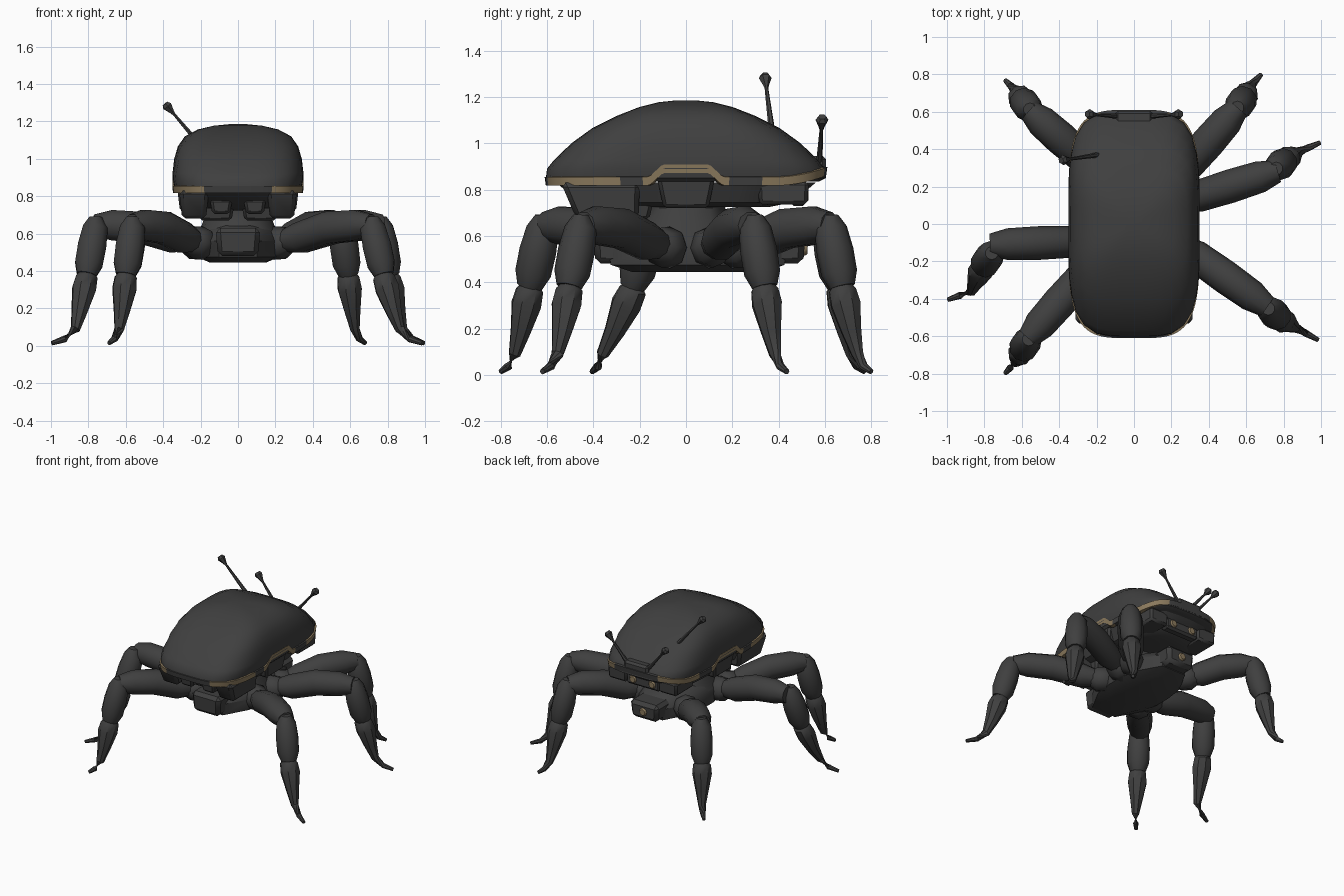
import bpy, bmesh, math
from mathutils import Vector

if "Cube" in bpy.data.objects:
    bpy.data.objects.remove(bpy.data.objects["Cube"])

def material(name, col):
    m = bpy.data.materials.new(name)
    m.diffuse_color = (*col, 1)
    m.use_nodes = True
    m.node_tree.nodes["Principled BSDF"].inputs["Base Color"].default_value = m.diffuse_color
    return m

DARK = material("charcoal", (0.05, 0.05, 0.05))
TAN = material("dull brass", (0.26, 0.195, 0.11))

def finish(name, bm, mats=(DARK,), angle=35):
    bmesh.ops.recalc_face_normals(bm, faces=bm.faces)
    me = bpy.data.meshes.new(name)
    bm.to_mesh(me)
    bm.free()
    for m in mats:
        me.materials.append(m)
    me.shade_smooth()
    me.set_sharp_from_angle(angle=math.radians(angle))
    ob = bpy.data.objects.new(name, me)
    bpy.context.collection.objects.link(ob)
    return ob

def skin(bm, rings, cap=True):
    vr = [[bm.verts.new(p) for p in r] for r in rings]
    n = len(vr[0])
    for a, b in zip(vr, vr[1:]):
        for i in range(n):
            bm.faces.new((a[i], a[(i + 1) % n], b[(i + 1) % n], b[i]))
    if cap:
        bm.faces.new(vr[0])
        bm.faces.new(vr[-1])

def outline(a, b, z, e=4, n=48, cx=0, cy=0):
    """Superellipse ring with half-sizes a, b."""
    pts = []
    for i in range(n):
        t = 2 * math.pi * (i + 0.5) / n
        c, s = math.cos(t), math.sin(t)
        r = (abs(c / a) ** e + abs(s / b) ** e) ** (-1 / e)
        pts.append(Vector((cx + r * c, cy + r * s, z)))
    return pts

def stack(name, levels, **kw):
    """Loft of superellipse rings: (half x, half y, z)."""
    bm = bmesh.new()
    skin(bm, [outline(a, b, z, **kw) for a, b, z in levels])
    return finish(name, bm)

def tube(name, path, sides=10, mat=DARK):
    """Tapered loft along (point, radius) pairs."""
    bm = bmesh.new()
    pts = [Vector(p) for p, r in path]
    rings = []
    for i, (p, r) in enumerate(path):
        d = (pts[min(i + 1, len(pts) - 1)] - pts[max(i - 1, 0)]).normalized()
        ref = Vector((0.31, 0.95, 0.05)) if abs(d.z) > 0.8 else Vector((0, 0, 1))
        u = d.cross(ref).normalized()
        v = d.cross(u)
        rings.append([pts[i] + r * (math.cos(k * 2 * math.pi / sides) * u
                      + math.sin(k * 2 * math.pi / sides) * v) for k in range(sides)])
    skin(bm, rings)
    return finish(name, bm, (mat,), 40)

def box(name, c, s, taper=1.0, bevel=0.015, shift=0.0):
    """Bevelled box whose bottom is scaled by taper and shifted along y."""
    bm = bmesh.new()
    bmesh.ops.create_cube(bm, size=1)
    for v in bm.verts:
        k, o = (taper, shift) if v.co.z < 0 else (1, 0)
        v.co = Vector((v.co.x * s[0] * k, v.co.y * s[1] * k + o, v.co.z * s[2])) + Vector(c)
    bmesh.ops.bevel(bm, geom=bm.edges[:], offset=bevel, segments=1, affect='EDGES')
    return finish(name, bm)

# Domed shell
stack("shell", [(0.325, 0.575, 0.835), (0.342, 0.605, 0.85), (0.35, 0.6, 0.89),
                (0.35, 0.572, 0.925), (0.341, 0.495, 1.0), (0.322, 0.405, 1.065),
                (0.285, 0.295, 1.12), (0.215, 0.2, 1.157), (0.13, 0.12, 1.177),
                (0.05, 0.045, 1.185)])

# Rim band, brass in sections, stepped up over the hub at the sides
bm = bmesh.new()
N = 160
base = outline(0.35, 0.608, 0, n=N)

def rim_z(p):
    z = 0.835
    if abs(p.x) > 0.2:
        z += 0.055 * max(0, min(1, (0.16 - abs(p.y)) / 0.06))
    if p.y > 0.38:
        z += 0.04 * ((p.y - 0.38) / 0.22) ** 2
    return z
rings = []
for k, dz in ((0.9, -0.016), (0.995, -0.018), (1.004, 0.019), (0.95, 0.024)):
    rings.append([Vector((p.x * k, p.y * k, rim_z(p) + dz)) for p in base])
skin(bm, rings, cap=False)
for f in bm.faces:
    c = f.calc_center_median()
    side = abs(c.x) > 0.18
    brass = side and (c.y < -0.29 or abs(c.y) < 0.19 or c.y > 0.32)
    f.material_index = 1 if brass else 0
finish("shell_rim", bm, (DARK, TAN))

# Tapered underside of the shell
stack("underbody", [(0.2, 0.36, 0.725), (0.27, 0.46, 0.745), (0.31, 0.56, 0.83)], n=32)
for s in (-1, 1):
    box("front_pod", (0.235 * s, -0.37, 0.755), (0.16, 0.34, 0.15), 0.8, 0.02, 0.03)
    box("rear_pod", (0.21 * s, 0.42, 0.785), (0.16, 0.22, 0.1), 0.95)
    box("side_panel", (0.25 * s, 0, 0.8), (0.16, 0.26, 0.16), 0.75)
    box("jaw", (0.09 * s, -0.44, 0.745), (0.12, 0.12, 0.08), 0.8)
    box("belly_plate", (0.12 * s, -0.27, 0.71), (0.2, 0.26, 0.08), 0.85)

# Neck and hub carrying the legs
stack("neck", [(0.22, 0.24, 0.58), (0.19, 0.19, 0.66), (0.17, 0.17, 0.72), (0.24, 0.19, 0.82)], e=2.5, n=16)
stack("hub", [(0.15, 0.32, 0.445), (0.22, 0.41, 0.475), (0.23, 0.42, 0.56),
              (0.2, 0.34, 0.62), (0.14, 0.2, 0.66)], e=2.2, n=12, cy=0.05)
box("hub_front", (0, -0.32, 0.555), (0.24, 0.16, 0.15), 0.9, 0.025)
box("hub_rear", (0, 0.43, 0.545), (0.24, 0.17, 0.13), 0.9, 0.025)

# Small brass lamps on the rear
box("rear_block", (0, 0.485, 0.78), (0.28, 0.07, 0.1))
for p in ((-0.08, 0.52, 0.775), (0.08, 0.52, 0.775), (0, 0.515, 0.545)):
    q = Vector(p)
    tube("rear_lamp", [(q - Vector((0, 0.04, 0)), 0.03), (q, 0.03), (q + Vector((0, 0.009, 0)), 0.022)], 8, TAN)

# Legs: hip, knee, ankle, toe, tip in plan
legs = {
    "rear_right_leg": ((0.19, 0.2), (0.53, 0.59), (0.59, 0.675), (0.625, 0.74), (0.68, 0.8)),
    "middle_right_leg": ((0.19, 0.1), (0.73, 0.27), (0.81, 0.34), (0.88, 0.385), (0.995, 0.435)),
    "front_right_leg": ((0.19, -0.07), (0.68, -0.42), (0.78, -0.505), (0.865, -0.555), (0.985, -0.62)),
    "rear_left_leg": ((-0.19, 0.28), (-0.53, 0.58), (-0.6, 0.665), (-0.635, 0.715), (-0.69, 0.77)),
    "middle_left_leg": ((-0.19, -0.09), (-0.73, -0.11), (-0.81, -0.23), (-0.87, -0.36), (-0.995, -0.405)),
    "front_left_leg": ((-0.19, -0.18), (-0.54, -0.58), (-0.6, -0.675), (-0.635, -0.74), (-0.69, -0.8)),
}
up = Vector((0, 0, 1))
for name, plan in legs.items():
    hip, knee, ankle, toe, tip = (Vector((*p, z)) for p, z in zip(plan, (0.55, 0.645, 0.37, 0.07, 0.014)))
    along = knee - hip
    out = Vector((along.x, along.y, 0)).normalized()
    tube(name + "_hip", [(hip - out * 0.06, 0.05), (hip, 0.09), (hip + out * 0.07, 0.085), (hip + out * 0.11, 0.05)], 8)
    tube(name + "_thigh", [(hip + along * 0.12, 0.06), (hip + along * 0.28, 0.085),
                           (hip + along * 0.6 + up * 0.025, 0.09), (hip + along * 0.9 + up * 0.01, 0.085),
                           (knee + out * 0.04, 0.06)])
    flat = Vector((ankle.x - knee.x, ankle.y - knee.y, 0))
    top = knee + flat * 0.38
    tube(name + "_shin", [(top + up * 0.045, 0.035), (top.lerp(ankle, 0.04), 0.07), (top.lerp(ankle, 0.4), 0.08),
                          (top.lerp(ankle, 0.75), 0.078), (ankle + up * 0.01, 0.055)])
    tube(name + "_foot", [(ankle + up * 0.03, 0.035), (ankle - up * 0.005, 0.062), (ankle.lerp(toe, 0.22), 0.068),
                          (ankle.lerp(toe, 0.6), 0.046), (toe + up * 0.02, 0.027),
                          (toe.lerp(tip, 0.45) - up * 0.008, 0.019), (tip, 0.012)], 8)

# Antennae with flared heads
def antenna(name, a, b):
    a, b = Vector(a), Vector(b)
    d = (b - a).normalized()
    tube(name, [(a, 0.014), (b - d * 0.075, 0.008), (b - d * 0.055, 0.014), (b - d * 0.018, 0.028), (b, 0.018)], 6)
antenna("side_antenna", (-0.19, 0.37, 1.06), (-0.39, 0.34, 1.295))
box("antenna_mount", (0, 0.56, 0.91), (0.2, 0.09, 0.07))
for s in (-1, 1):
    antenna("rear_antenna", (0.08 * s, 0.575, 0.91), (0.25 * s, 0.588, 1.115))
